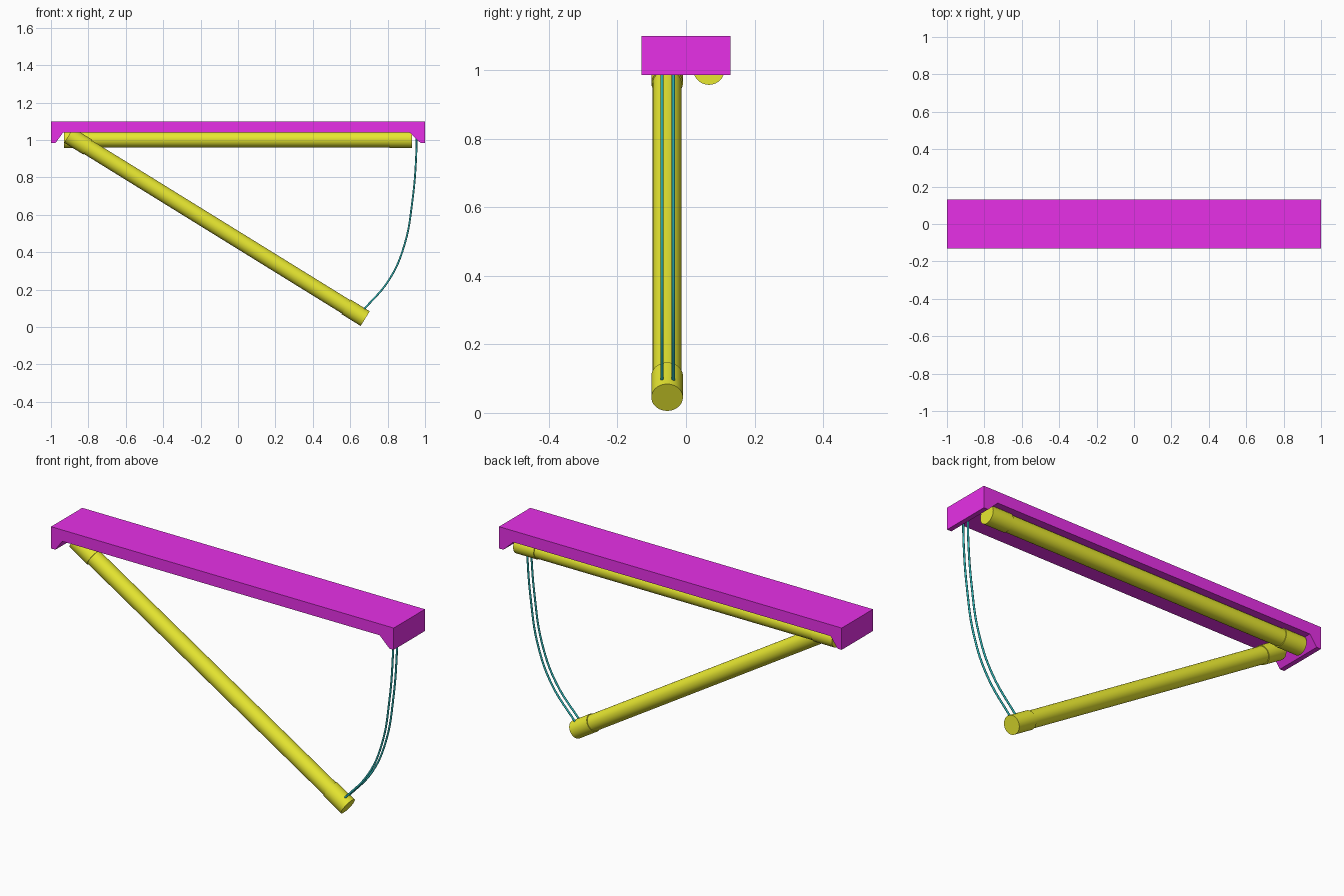
import bpy, math
from mathutils import Vector

if "Cube" in bpy.data.objects:
    bpy.data.objects.remove(bpy.data.objects["Cube"])


def material(name, color):
    m = bpy.data.materials.new(name)
    m.diffuse_color = (*color, 1)
    m.use_nodes = True
    m.node_tree.nodes["Principled BSDF"].inputs["Base Color"].default_value = m.diffuse_color
    return m


magenta = material("magenta", (0.8, 0.03, 0.8))
yellow = material("yellow", (0.8, 0.8, 0.03))
teal = material("teal", (0.03, 0.5, 0.5))

# Housing: side profile with drop-down sloped ends, extruded across y
profile = [(-1, 1.1), (-1, 0.985), (-0.975, 0.985), (-0.935, 1.04),
           (0.917, 1.04), (0.975, 0.985), (1, 0.985), (1, 1.1)]
n = len(profile)
verts = [(x, y, z) for y in (-0.13, 0.13) for x, z in profile]
faces = [list(range(n)), list(range(2 * n - 1, n - 1, -1))]
faces += [[i, i + n, (i + 1) % n + n, (i + 1) % n] for i in range(n)]
mesh = bpy.data.meshes.new("housing")
mesh.from_pydata(verts, [], faces)
mesh.materials.append(magenta)
housing = bpy.data.objects.new("housing", mesh)
bpy.context.collection.objects.link(housing)


def cylinder(name, a, b, radius):
    a, b = Vector(a), Vector(b)
    bpy.ops.mesh.primitive_cylinder_add(vertices=40, radius=radius, depth=(b - a).length,
                                        location=(a + b) / 2)
    ob = bpy.context.object
    ob.name = name
    ob.rotation_euler = (b - a).to_track_quat('Z', 'Y').to_euler()
    ob.data.materials.append(yellow)
    bpy.ops.object.shade_smooth_by_angle(angle=math.radians(30))


def lamp(name, a, b):
    # Glass tube with a slightly wider cap on each end
    a, b = Vector(a), Vector(b)
    step = (b - a).normalized() * 0.12
    cylinder(name + "_tube", a + step * 0.9, b - step * 0.9, 0.042)
    cylinder(name + "_cap_left", a, a + step, 0.046)
    cylinder(name + "_cap_right", b - step, b, 0.046)


lamp("fixed_lamp", (-0.93, 0.067, 1.003), (0.93, 0.067, 1.003))
lamp("hanging_lamp", (-0.905, -0.055, 1.025), (0.68, -0.055, 0.045))

# Pair of loose wires from the housing to the hanging lamp
path = [(0.955, 1.03), (0.952, 0.9), (0.933, 0.68), (0.89, 0.44),
        (0.81, 0.256), (0.665, 0.085)]
for side, y in (("front", -0.07), ("back", -0.037)):
    curve = bpy.data.curves.new("wire_" + side, 'CURVE')
    curve.dimensions = '3D'
    curve.bevel_depth = 0.005
    curve.bevel_resolution = 2
    curve.use_fill_caps = True
    curve.resolution_u = 6
    spline = curve.splines.new('BEZIER')
    spline.bezier_points.add(len(path) - 1)
    for p, (x, z) in zip(spline.bezier_points, path):
        p.co = (x, y, z)
        p.handle_left_type = p.handle_right_type = 'AUTO'
    curve.materials.append(teal)
    bpy.context.collection.objects.link(bpy.data.objects.new("wire_" + side, curve))
